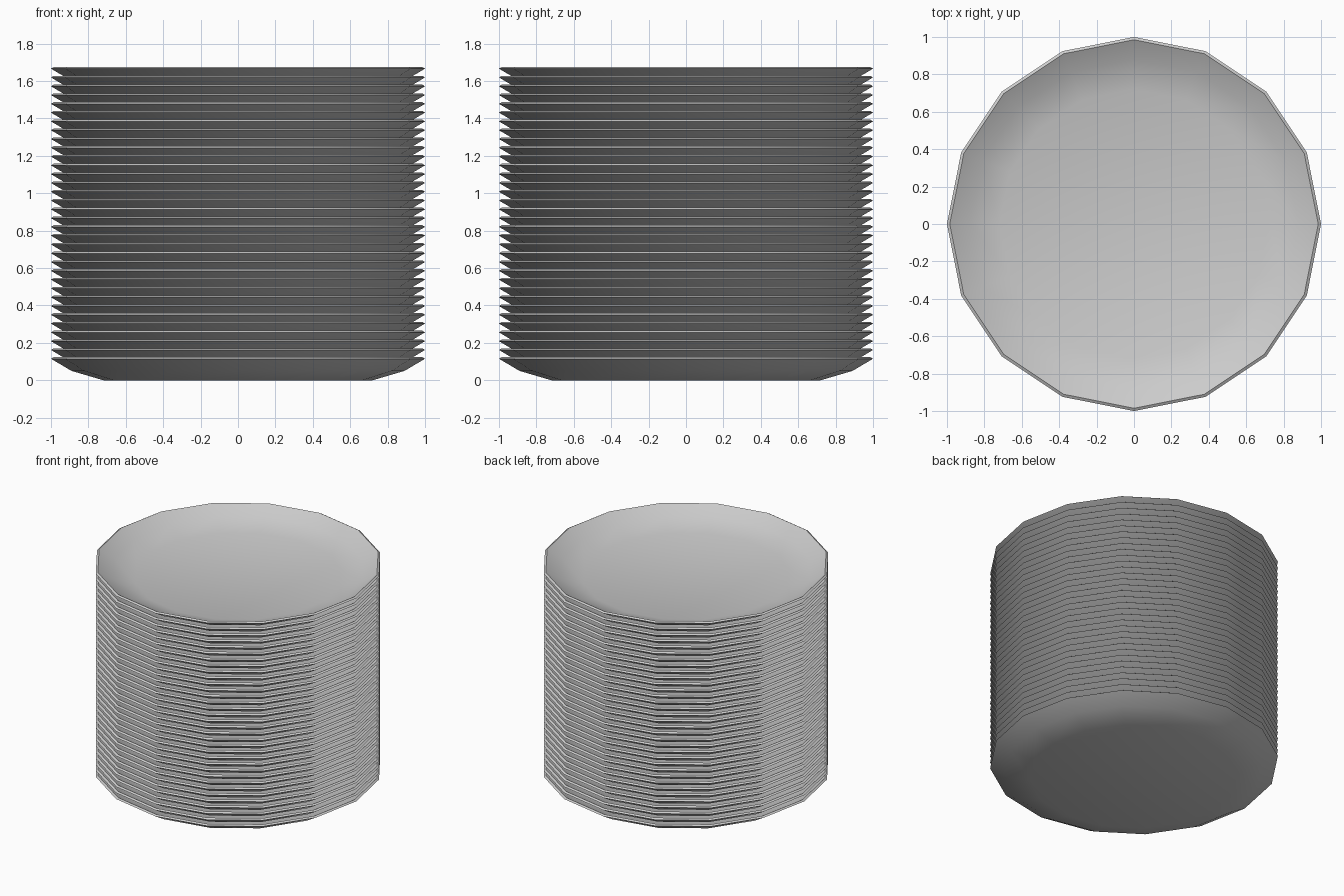
import bpy
import bmesh
from math import cos, sin, tau

cube = bpy.data.objects.get("Cube")
if cube:
    bpy.data.objects.remove(cube, do_unlink=True)

SIDES = 16
PLATES = 34
PITCH = 0.047

# Plain grey glaze
glaze = bpy.data.materials.new("grey_glaze")
glaze.use_nodes = True
colour = (0.6, 0.6, 0.6, 1)
glaze.diffuse_color = colour
glaze.node_tree.nodes["Principled BSDF"].inputs["Base Color"].default_value = colour

# Plate cross-section as (radius, height): underside, rim, then upper side
PROFILE = [(0.72, 0.0), (0.89, 0.05), (1.0, 0.115),
           (0.985, 0.124), (0.88, 0.064), (0.72, 0.016)]


def make_plate_mesh():
    bm = bmesh.new()
    rings = [[bm.verts.new((r * cos(tau * i / SIDES), r * sin(tau * i / SIDES), z))
              for i in range(SIDES)] for r, z in PROFILE]
    for low, high in zip(rings, rings[1:]):
        for i in range(SIDES):
            j = (i + 1) % SIDES
            bm.faces.new((low[i], low[j], high[j], high[i]))
    # Flat foot and flat well
    bm.faces.new(rings[0][::-1])
    bm.faces.new(rings[-1])
    bm.normal_update()
    mesh = bpy.data.meshes.new("plate")
    bm.to_mesh(mesh)
    bm.free()
    mesh.materials.append(glaze)
    return mesh


# Stack of nested plates sharing one mesh
plate_mesh = make_plate_mesh()
plates = []
for n in range(PLATES):
    plate = bpy.data.objects.new(f"plate_{n + 1}", plate_mesh)
    plate.location.z = n * PITCH
    bpy.context.collection.objects.link(plate)
    plates.append(plate)

# Soft facets with crisp rim edges
bpy.context.view_layer.objects.active = plates[0]
plates[0].select_set(True)
bpy.ops.object.shade_smooth_by_angle(angle=0.52)
